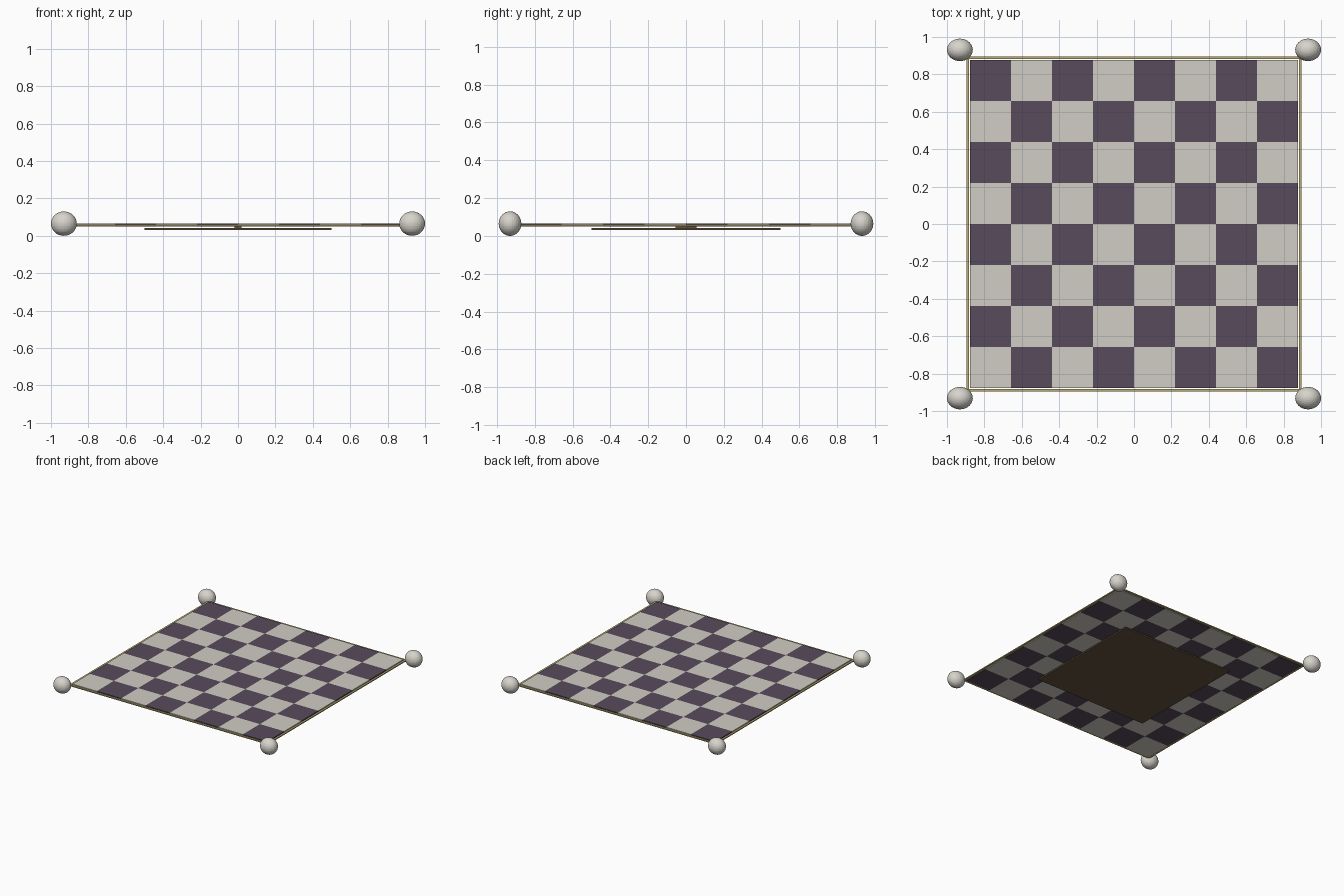
import bpy, bmesh
from mathutils import Matrix, Vector

if "Cube" in bpy.data.objects:
    bpy.data.objects.remove(bpy.data.objects["Cube"])


def material(name, rgb):
    m = bpy.data.materials.new(name)
    m.diffuse_color = (*rgb, 1)
    m.use_nodes = True
    m.node_tree.nodes["Principled BSDF"].inputs["Base Color"].default_value = m.diffuse_color
    return m


dark = material("dark_square", (0.095, 0.069, 0.107))
light = material("light_square", (0.63, 0.61, 0.55))
gold = material("gold_trim", (0.5, 0.42, 0.16))
brown = material("brown_wood", (0.13, 0.085, 0.05))
stone = material("pale_stone", (0.68, 0.66, 0.6))


def add_box(bm, x0, x1, y0, y1, z0, z1):
    centre = Vector((x0 + x1, y0 + y1, z0 + z1)) / 2
    size = Vector((x1 - x0, y1 - y0, z1 - z0))
    bmesh.ops.create_cube(bm, size=1, matrix=Matrix.Translation(centre) @ Matrix.Diagonal((*size, 1)))


def boxes(name, mat, items):
    bm = bmesh.new()
    for item in items:
        add_box(bm, *item)
    mesh = bpy.data.meshes.new(name)
    bm.to_mesh(mesh)
    bm.free()
    mesh.materials.append(mat)
    ob = bpy.data.objects.new(name, mesh)
    bpy.context.collection.objects.link(ob)
    return ob


# Checkered playing surface: 8 x 8 thin tiles, dark at the back left
H, S = 0.877, 0.877 / 4
for name, mat, parity in (("dark_squares", dark, 1), ("light_squares", light, 0)):
    boxes(name, mat, [(-H + i * S, -H + (i + 1) * S, -H + j * S, -H + (j + 1) * S, 0.05, 0.066)
                      for i in range(8) for j in range(8) if (i + j) % 2 == parity])

# Thin gold border around the tiles
A, B = 0.881, 0.896
boxes("gold_border", gold, [
    (-B, B, -B, -A, 0.053, 0.061), (-B, B, A, B, 0.053, 0.061),
    (-B, -A, -A, A, 0.053, 0.061), (A, B, -A, A, 0.053, 0.061)])

# Base panel below, with a small spacer up to the tiles
boxes("base_panel", brown, [(-0.5, 0.5, -0.5, 0.5, 0.031, 0.042)])
boxes("base_spacer", brown, [(-0.02, 0.02, -0.055, 0.055, 0.042, 0.05)])

# Ball feet at the four corners
for sx, side in ((-1, "left"), (1, "right")):
    for sy, end in ((-1, "front"), (1, "back")):
        bpy.ops.mesh.primitive_uv_sphere_add(segments=32, ring_count=16, radius=1,
                                             location=(sx * 0.931, sy * 0.931, 0.065))
        ball = bpy.context.object
        ball.name = f"corner_ball_{end}_{side}"
        ball.scale = (0.069, 0.06, 0.065)
        ball.data.materials.append(stone)
